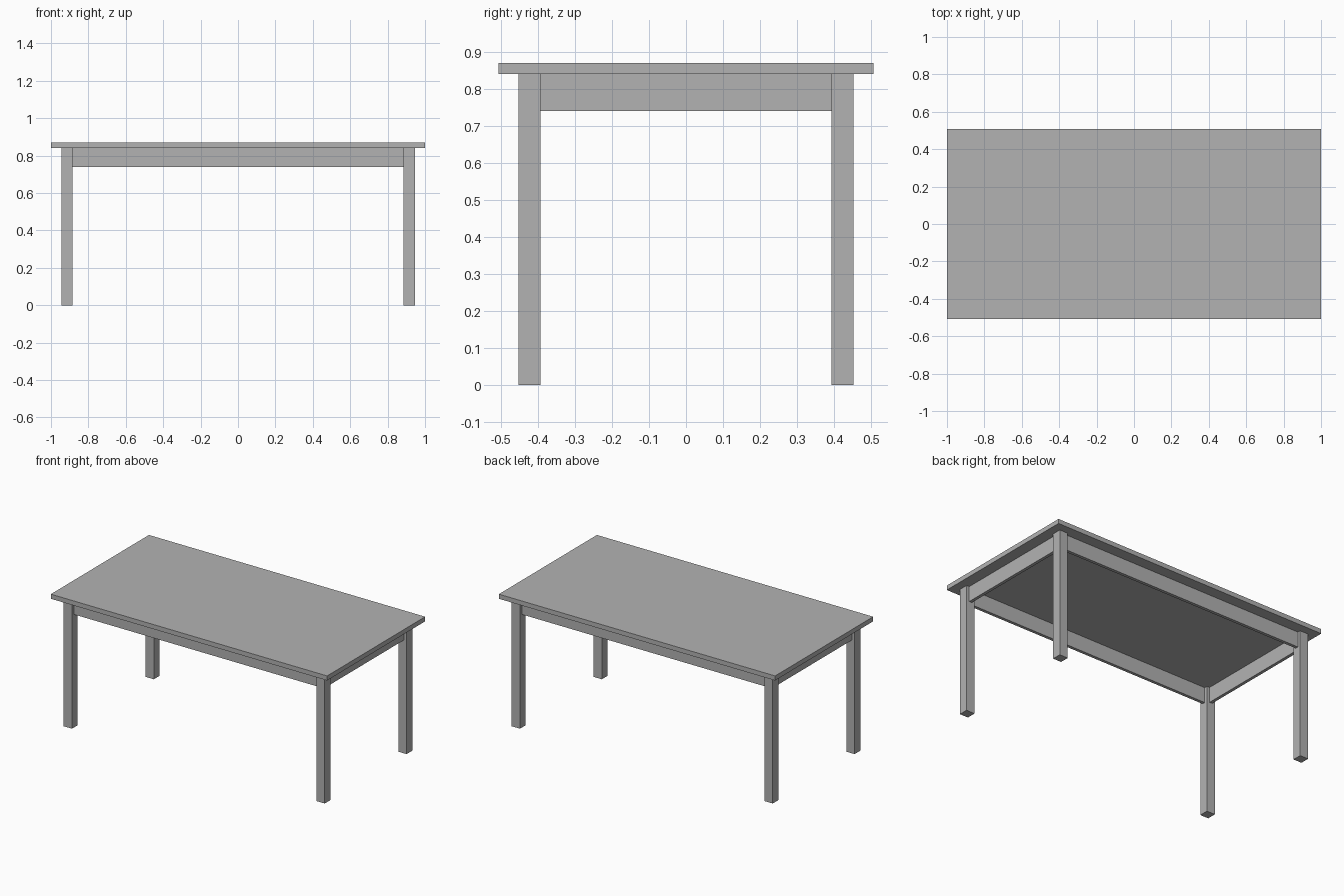
import bpy

if "Cube" in bpy.data.objects:
    bpy.data.objects.remove(bpy.data.objects["Cube"])

grey = bpy.data.materials.new("plain grey")
grey.diffuse_color = (0.448, 0.448, 0.448, 1)
grey.use_nodes = True
grey.node_tree.nodes["Principled BSDF"].inputs["Base Color"].default_value = grey.diffuse_color


def box(name, lo, hi):
    """Axis-aligned box between two corners."""
    bpy.ops.mesh.primitive_cube_add(size=1)
    ob = bpy.context.object
    ob.name = name
    ob.location = [(a + b) / 2 for a, b in zip(lo, hi)]
    ob.scale = [b - a for a, b in zip(lo, hi)]
    bpy.ops.object.transform_apply(location=True, rotation=False, scale=True)
    ob.data.materials.append(grey)
    return ob


TOP, UNDER, APRON = 0.87, 0.84, 0.74      # heights
LX, LY, LEG = 0.915, 0.423, 0.06          # leg centres and thickness
H, T = LEG / 2, 0.01                      # half leg, half apron board

# Table top
box("table_top", (-1, -0.507, UNDER), (1, 0.507, TOP))

# Legs at the four corners
for sx, xname in ((-1, "left"), (1, "right")):
    for sy, yname in ((-1, "front"), (1, "back")):
        x, y = sx * LX, sy * LY
        box(f"{yname}_{xname}_leg", (x - H, y - H, 0), (x + H, y + H, UNDER))

# Apron boards between the legs, centred on the leg thickness
for s, name in ((-1, "front"), (1, "back")):
    box(f"{name}_apron", (-LX + H, s * LY - T, APRON), (LX - H, s * LY + T, UNDER))
for s, name in ((-1, "left"), (1, "right")):
    box(f"{name}_apron", (s * LX - T, -LY + H, APRON), (s * LX + T, LY - H, UNDER))
